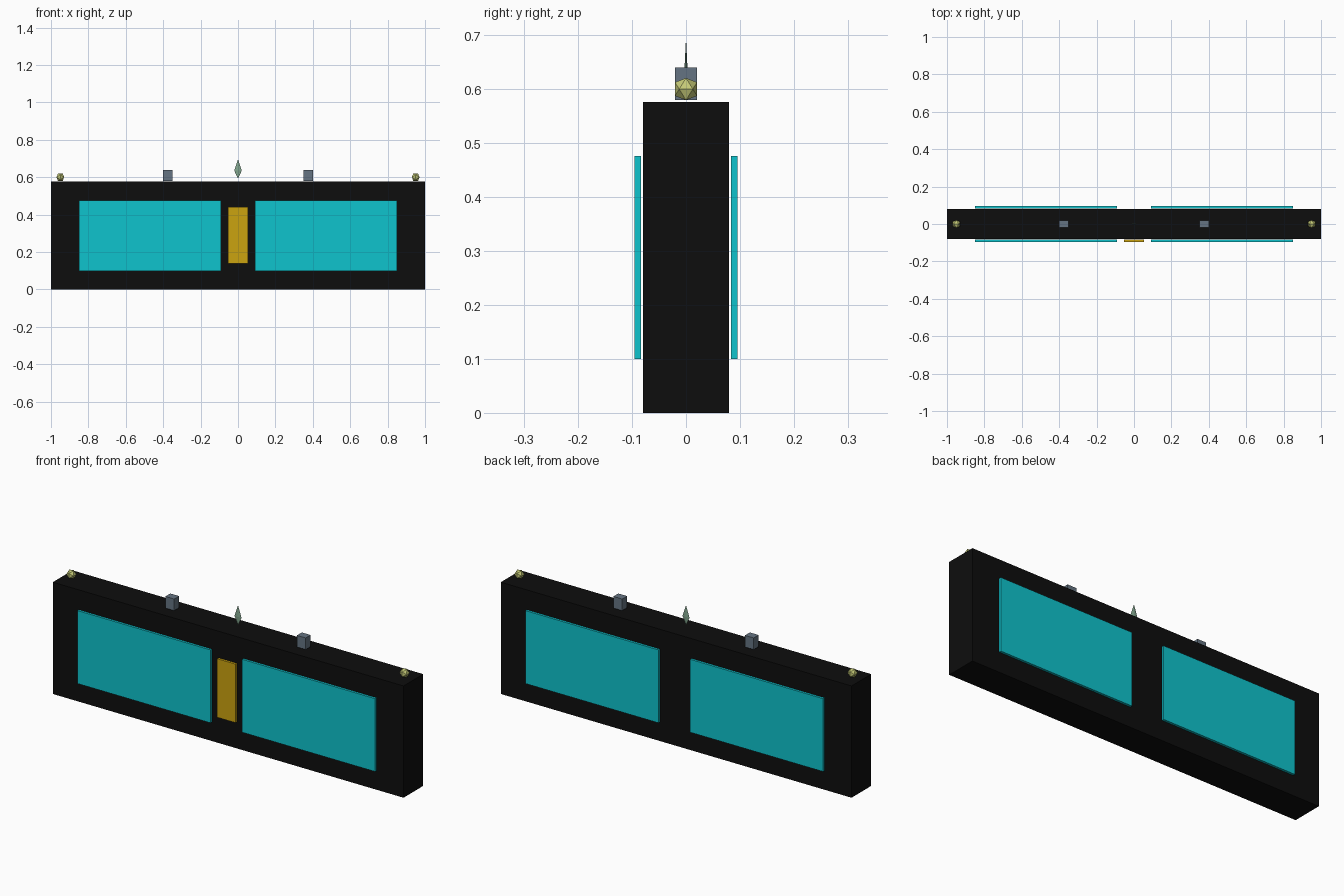
import bpy, bmesh
from mathutils import Vector

if "Cube" in bpy.data.objects:
    bpy.data.objects.remove(bpy.data.objects["Cube"])


def material(name, hex_colour):
    rgb = [int(hex_colour[i:i + 2], 16) / 255 for i in (0, 2, 4)]
    lin = [c / 12.92 if c <= 0.04045 else ((c + 0.055) / 1.055) ** 2.4 for c in rgb]
    m = bpy.data.materials.new(name)
    m.diffuse_color = (*lin, 1)
    m.use_nodes = True
    m.node_tree.nodes["Principled BSDF"].inputs["Base Color"].default_value = m.diffuse_color
    return m


black = material("black", "0D0D0D")
cyan = material("cyan", "0EC3CD")
gold = material("gold", "CBA310")
slate = material("slate grey", "657482")
olive = material("pale olive", "C6CB78")
sage = material("sage green", "82A68E")


def finish(name, bm, mat):
    mesh = bpy.data.meshes.new(name)
    bmesh.ops.recalc_face_normals(bm, faces=bm.faces)
    bm.to_mesh(mesh)
    bm.free()
    mesh.materials.append(mat)
    ob = bpy.data.objects.new(name, mesh)
    bpy.context.collection.objects.link(ob)
    return ob


def box(name, centre, size, mat):
    bm = bmesh.new()
    bmesh.ops.create_cube(bm, size=1)
    for v in bm.verts:
        v.co = Vector(a * b for a, b in zip(v.co, size)) + Vector(centre)
    return finish(name, bm, mat)


def hull(name, centre, points, mat):
    bm = bmesh.new()
    for p in points:
        bm.verts.new(Vector(p) + Vector(centre))
    bmesh.ops.convex_hull(bm, input=bm.verts)
    return finish(name, bm, mat)


# Main slab
box("body", (0, 0, 0.288), (2, 0.16, 0.576), black)

# Floating panels on both faces
for side, sx in (("left", -1), ("right", 1)):
    for face, sy in (("front", -1), ("back", 1)):
        box(f"{face}_panel_{side}", (sx * 0.47, sy * 0.0895, 0.288),
            (0.758, 0.012, 0.376), cyan)

# Gold plate between the front panels
box("front_plate", (0, -0.0895, 0.29), (0.105, 0.012, 0.302), gold)

# Corner gems: icosahedra standing on an edge
a, b = 0.0126, 0.0204
gem = []
for s in (-1, 1):
    for t in (-1, 1):
        gem += [(s * a, 0, t * b), (0, s * b, t * a), (s * b, t * a, 0)]

# Top ornaments
for side, sx in (("left", -1), ("right", 1)):
    box(f"top_block_{side}", (sx * 0.375, 0, 0.61), (0.05, 0.04, 0.06), slate)
    hull(f"corner_gem_{side}", (sx * 0.95, 0, 0.6), gem, olive)

# Thin centre spike
hull("centre_spike", (0, 0, 0.635),
     [(0, 0, 0.06), (0, 0, -0.043), (0.02, 0, 0), (-0.02, 0, 0),
      (0, 0.003, 0), (0, -0.003, 0)], sage)
